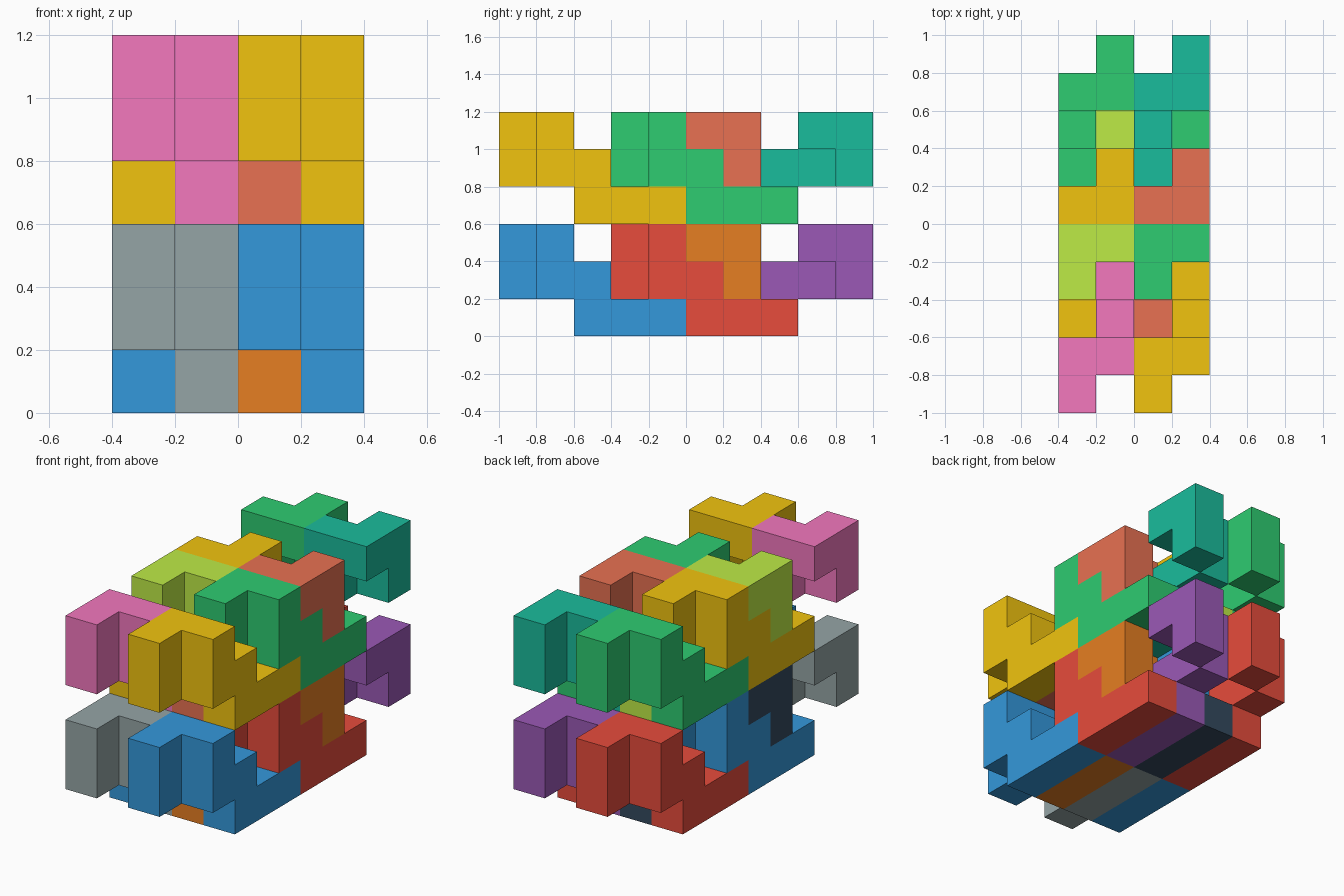
import bpy, bmesh
from mathutils import Vector

if "Cube" in bpy.data.objects:
    bpy.data.objects.remove(bpy.data.objects["Cube"])

CELL = 0.2

# One nine-cell puzzle piece: bent top, two legs, long bottom bar (x, y, z cells)
PIECE = [(2, 0, 2), (2, 1, 2), (3, 1, 2),
         (2, 0, 1), (3, 1, 1), (3, 2, 1),
         (3, 2, 0), (3, 3, 0), (3, 4, 0)]


def half_turn(cells, sx, sy):
    return [(sx - x, sy - y, z) for x, y, z in cells]


def shift(cells, dy, dz):
    return [(x, y + dy, z + dz) for x, y, z in cells]


def linear(c):
    c /= 255
    return c / 12.92 if c <= 0.04045 else ((c + 0.055) / 1.055) ** 2.4


def material(name, rgb):
    mat = bpy.data.materials.get(name)
    if not mat:
        mat = bpy.data.materials.new(name)
        mat.diffuse_color = (*[linear(c) for c in rgb], 1)
        mat.use_nodes = True
        mat.node_tree.nodes["Principled BSDF"].inputs["Base Color"].default_value = mat.diffuse_color
    return mat


def build(name, cells, mat):
    """Skin the cells: a face wherever a cell has no neighbour in its own piece."""
    bm = bmesh.new()
    filled = set(cells)
    for cell in cells:
        mid = Vector(cell) + Vector((-1.5, -4.5, 0.5))
        for axis in range(3):
            u, v = (axis + 1) % 3, (axis + 2) % 3
            for s in (-1, 1):
                near = list(cell)
                near[axis] += s
                if tuple(near) in filled:
                    continue
                verts = []
                for a, b in ((-1, -1), (1, -1), (1, 1), (-1, 1))[::s]:
                    p = mid.copy()
                    p[axis] += s / 2
                    p[u] += a / 2
                    p[v] += b / 2
                    verts.append(bm.verts.new(p * CELL))
                bm.faces.new(verts)
    bmesh.ops.remove_doubles(bm, verts=bm.verts, dist=0.001)
    bmesh.ops.dissolve_limit(bm, angle_limit=0.01, verts=bm.verts, edges=bm.edges)
    mesh = bpy.data.meshes.new(name)
    bm.to_mesh(mesh)
    bm.free()
    mesh.materials.append(mat)
    bpy.context.collection.objects.link(bpy.data.objects.new(name, mesh))


COLORS = {
    "blue": (52, 152, 219), "red": (231, 76, 60), "orange": (230, 126, 34),
    "purple": (155, 89, 182), "grey": (149, 165, 166), "navy": (52, 73, 94),
    "gold": (241, 196, 15), "green": (46, 204, 113), "coral": (232, 113, 82),
    "teal": (26, 188, 156), "pink": (243, 120, 190), "lime": (190, 235, 70),
}

# Interlocking pair, repeated along y; the left row is the right row turned round
FACING = half_turn(PIECE, 5, 6)
ROW = [("front", PIECE, 0), ("middle", PIECE, 3),
       ("middle_turned", FACING, 0), ("back_turned", FACING, 3)]

# Colours per storey: right row, then left row, in ROW order
STOREYS = [
    ("lower", 0, ["blue", "red", "orange", "purple"], ["red", "blue", "navy", "grey"]),
    ("upper", 3, ["gold", "green", "coral", "teal"], ["green", "gold", "lime", "pink"]),
]

for storey, dz, right, left in STOREYS:
    for (part, cells, dy), rc, lc in zip(ROW, right, left):
        placed = shift(cells, dy, dz)
        build(f"{storey}_right_{part}_piece", placed, material(rc, COLORS[rc]))
        build(f"{storey}_left_{part}_piece", half_turn(placed, 3, 9), material(lc, COLORS[lc]))
